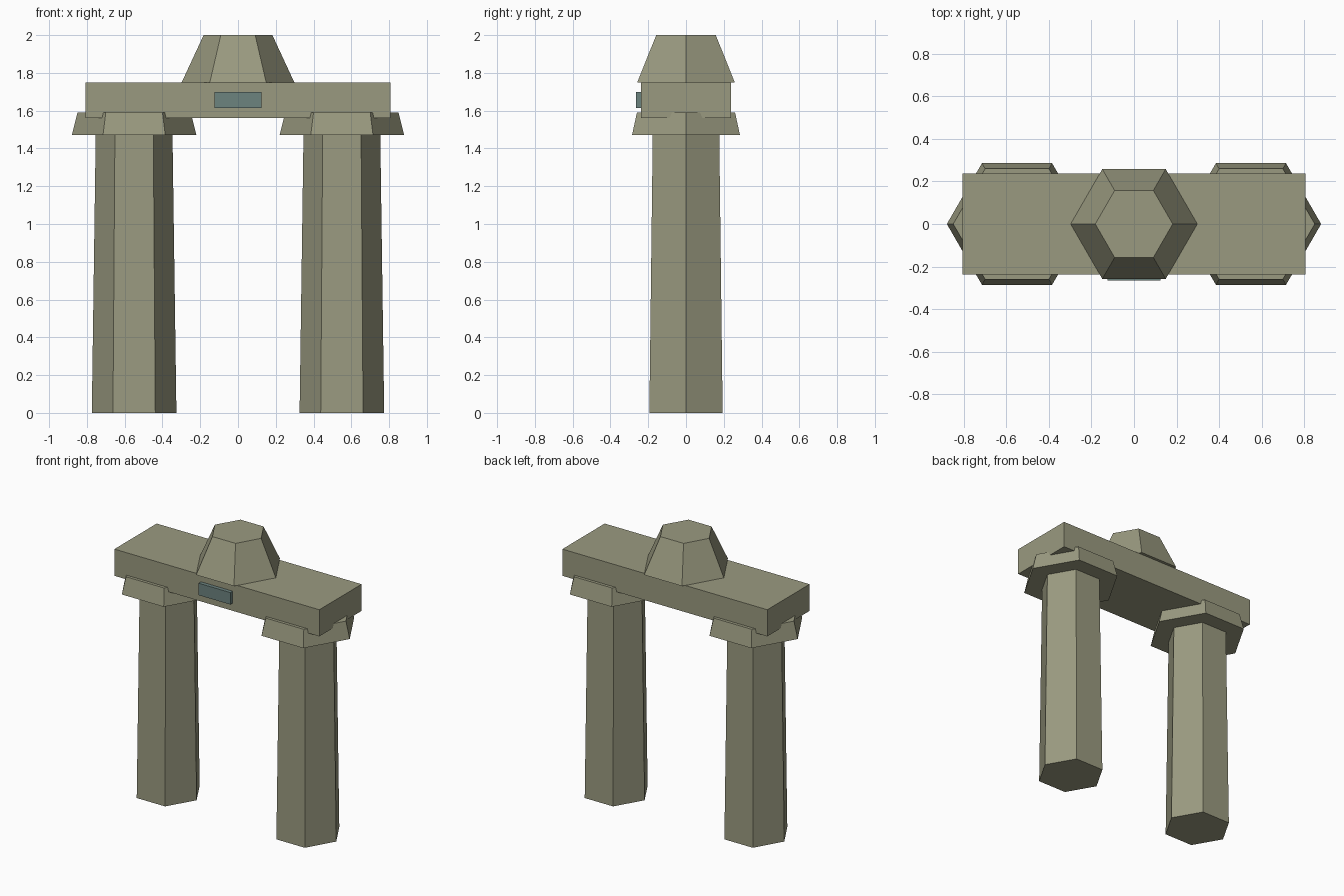
import bpy, bmesh, math

if "Cube" in bpy.data.objects:
    bpy.data.objects.remove(bpy.data.objects["Cube"])


def srgb(r, g, b):
    return tuple((c / 255 / 12.92) if c < 11 else ((c / 255 + 0.055) / 1.055) ** 2.4
                 for c in (r, g, b)) + (1.0,)


def material(name, color):
    mat = bpy.data.materials.new(name)
    mat.diffuse_color = color
    mat.use_nodes = True
    mat.node_tree.nodes["Principled BSDF"].inputs["Base Color"].default_value = mat.diffuse_color
    return mat


stone = material("weathered stone", srgb(154, 154, 128))
slate = material("blue slate", srgb(108, 131, 127))


def finish(bm, name, mat):
    bmesh.ops.recalc_face_normals(bm, faces=bm.faces)
    mesh = bpy.data.meshes.new(name)
    bm.to_mesh(mesh)
    bm.free()
    mesh.materials.append(mat)
    obj = bpy.data.objects.new(name, mesh)
    bpy.context.collection.objects.link(obj)


def hex_frustum(name, x, z0, z1, r0, r1):
    """Tapered six-sided block with corners pointing along x."""
    bm = bmesh.new()
    rings = [[bm.verts.new((x + r * math.cos(i * math.pi / 3),
                            r * math.sin(i * math.pi / 3), z)) for i in range(6)]
             for r, z in ((r0, z0), (r1, z1))]
    for ring in rings:
        bm.faces.new(ring)
    for i in range(6):
        j = (i + 1) % 6
        bm.faces.new((rings[0][i], rings[0][j], rings[1][j], rings[1][i]))
    finish(bm, name, stone)


def box(name, lo, hi, mat):
    bm = bmesh.new()
    bmesh.ops.create_cube(bm, size=1)
    for v in bm.verts:
        v.co = [lo[k] if v.co[k] < 0 else hi[k] for k in range(3)]
    finish(bm, name, mat)


# Pillars with flared capitals
for side, x in (("left", -0.55), ("right", 0.55)):
    hex_frustum(side + "_pillar", x, 0, 1.49, 0.224, 0.203)
    hex_frustum(side + "_capital", x, 1.47, 1.59, 0.33, 0.30)

# Lintel resting in the capitals
box("lintel", (-0.807, -0.238, 1.56), (0.807, 0.238, 1.75), stone)

# Keystone on top, slightly wider than the lintel is deep
hex_frustum("keystone", 0, 1.75, 2.0, 0.298, 0.182)

# Inset plaque on the front
box("plaque", (-0.125, -0.265, 1.615), (0.125, -0.235, 1.70), slate)
